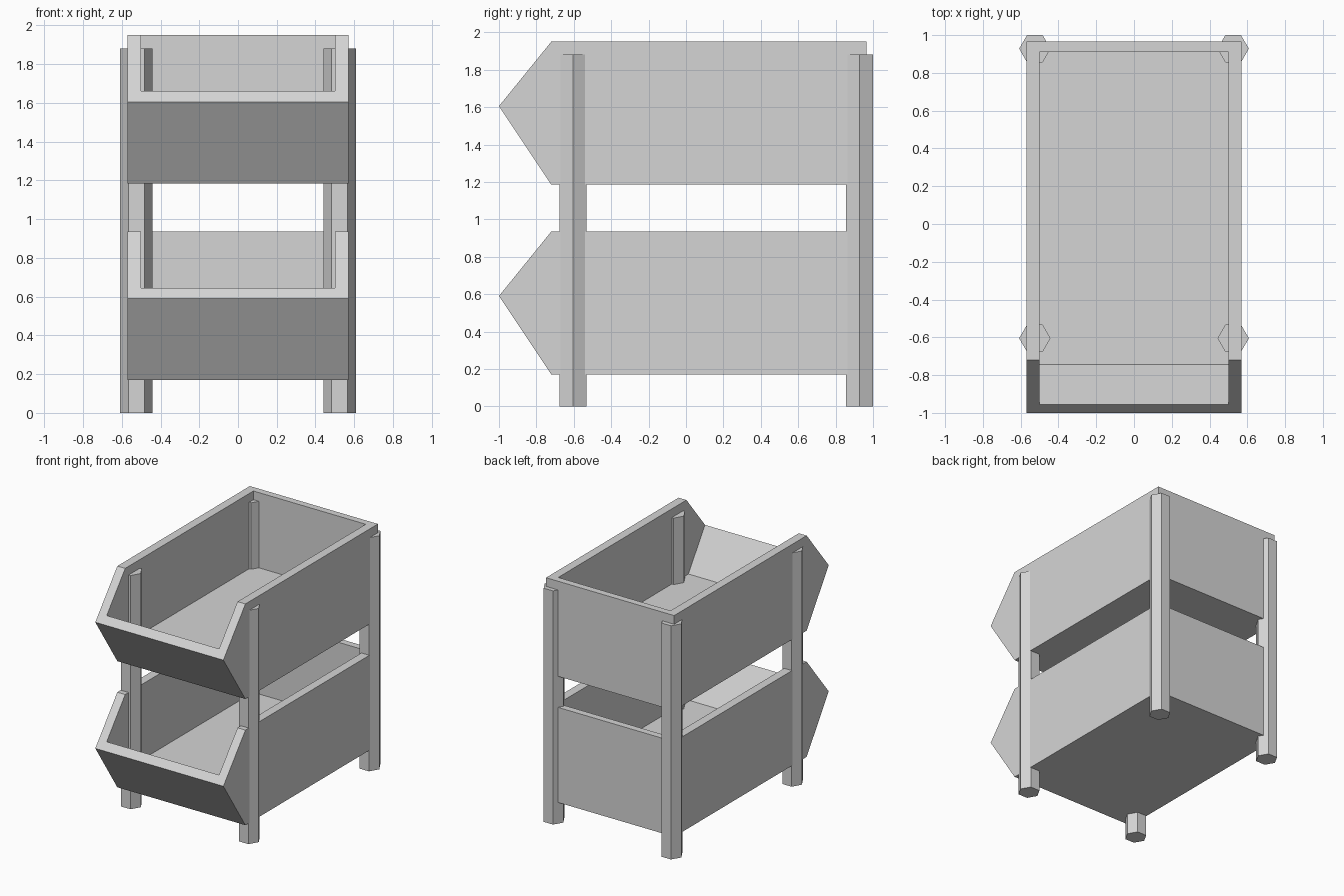
import bpy, bmesh, math

if "Cube" in bpy.data.objects:
    bpy.data.objects.remove(bpy.data.objects["Cube"], do_unlink=True)

grey = bpy.data.materials.new("light_grey")
grey.use_nodes = True
GREY = (0.665, 0.665, 0.665, 1)
grey.diffuse_color = GREY
grey.node_tree.nodes["Principled BSDF"].inputs["Base Color"].default_value = GREY


def add_object(name, bm):
    bmesh.ops.recalc_face_normals(bm, faces=bm.faces)
    mesh = bpy.data.meshes.new(name)
    bm.to_mesh(mesh)
    bm.free()
    mesh.materials.append(grey)
    obj = bpy.data.objects.new(name, mesh)
    bpy.context.collection.objects.link(obj)
    return obj


def side_prism(name, profile, half_width, lift):
    """Extrude a (y, z) profile across x, centred on x = 0."""
    bm = bmesh.new()
    face = bm.faces.new([bm.verts.new((-half_width, y, z + lift)) for y, z in profile])
    new = bmesh.ops.extrude_face_region(bm, geom=[face])["geom"]
    verts = [v for v in new if isinstance(v, bmesh.types.BMVert)]
    bmesh.ops.translate(bm, verts=verts, vec=(2 * half_width, 0, 0))
    return add_object(name, bm)


# Bin outline with a pointed front, and the hollow whose front follows the slope
OUTER = [(0.965, 0.17), (-0.72, 0.17), (-1.0, 0.59), (-0.72, 0.935), (0.965, 0.935)]
HOLLOW = [(0.91, 0.33), (-0.745, 0.33), (-1.085, 0.84), (-1.085, 1.1), (0.91, 1.1)]


def storage_bin(name, lift):
    obj = side_prism(name, OUTER, 0.57, lift)
    cutter = side_prism(name + "_cutter", HOLLOW, 0.5, lift)
    cutter.hide_render = True
    mod = obj.modifiers.new("hollow", "BOOLEAN")
    mod.operation = "DIFFERENCE"
    mod.solver = "EXACT"
    mod.object = cutter
    bpy.context.view_layer.objects.active = obj
    bpy.ops.object.modifier_apply(modifier=mod.name)
    bpy.data.objects.remove(cutter, do_unlink=True)


storage_bin("lower_bin", 0)
storage_bin("upper_bin", 1.015)

# Four hexagonal legs, with a corner pointing out to each side
LEG_HEIGHT, LEG_RADIUS = 1.88, 0.083
for side, x in (("left", 0.525), ("right", -0.525)):
    for end, y in (("front", -0.605), ("back", 0.928)):
        bm = bmesh.new()
        ring = [bm.verts.new((x + LEG_RADIUS * math.cos(i * math.pi / 3),
                              y + LEG_RADIUS * math.sin(i * math.pi / 3), 0))
                for i in range(6)]
        face = bm.faces.new(ring)
        new = bmesh.ops.extrude_face_region(bm, geom=[face])["geom"]
        verts = [v for v in new if isinstance(v, bmesh.types.BMVert)]
        bmesh.ops.translate(bm, verts=verts, vec=(0, 0, LEG_HEIGHT))
        add_object(f"{end}_{side}_leg", bm)
